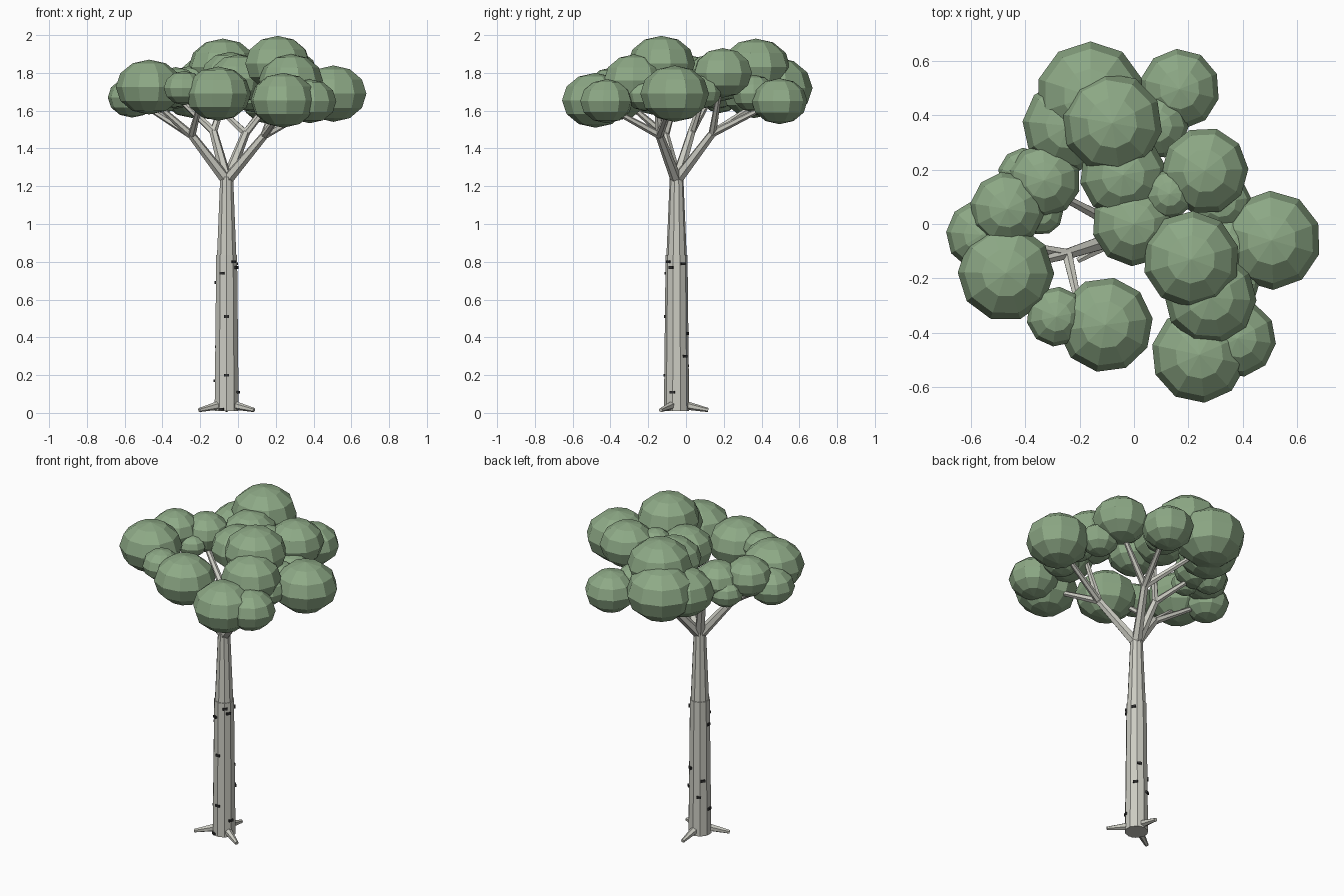
import bpy, math
from mathutils import Vector, Matrix


def material(name, rgb):
    m = bpy.data.materials.new(name)
    m.diffuse_color = (*rgb, 1)
    return m


BARK = material("pale_bark", (0.60, 0.60, 0.54))
LEAF = material("leaf_green", (0.27, 0.40, 0.24))
DARK = material("dark_bark", (0.03, 0.03, 0.03))


def finish(name, mat):
    o = bpy.context.object
    o.name = name
    o.data.materials.append(mat)
    return o


def limb(name, a, b, r1, r2, sides=6):
    """Tapered cylinder from a to b."""
    a, b = Vector(a), Vector(b)
    d = b - a
    bpy.ops.mesh.primitive_cone_add(vertices=sides, radius1=r1, radius2=r2, depth=d.length,
                                    location=(a + b) / 2,
                                    rotation=d.to_track_quat('Z', 'Y').to_euler())
    return finish(name, BARK)


# trunk, two tapered sections
TX, TY = -0.06, -0.05
limb("trunk_lower", (TX, TY, 0.01), (TX, TY, 0.835), 0.067, 0.058, 10)
limb("trunk_upper", (TX, TY, 0.80), (TX, TY, 1.25), 0.055, 0.036, 10)

# roots
for i, deg in enumerate((90, 210, 330)):
    c, s = math.cos(math.radians(deg)), math.sin(math.radians(deg))
    limb(f"root_{i}", (TX + 0.04 * c, TY + 0.04 * s, 0.042),
         (TX + 0.168 * c, TY + 0.168 * s, 0.015), 0.024, 0.011)

# dark bark marks: (height, angle around trunk)
marks = [(0.80, -50), (0.77, -30), (0.74, -115), (0.79, 35), (0.69, 180), (0.51, -90),
         (0.42, 65), (0.30, 45), (0.20, -90), (0.17, 180), (0.11, -20), (0.35, 140),
         (0.25, 120), (0.02, -115)]
for i, (z, deg) in enumerate(marks):
    t = math.radians(deg)
    r = 0.065 - 0.009 * z / 0.83
    bpy.ops.mesh.primitive_cube_add(size=1, location=(TX + r * math.cos(t), TY + r * math.sin(t), z),
                                    rotation=(0, 0, t))
    o = finish(f"bark_mark_{i}", DARK)
    o.scale = (0.014, 0.026, 0.014)

# main branches, each forking into twigs that end inside the foliage
forks = [
    ((-0.245, -0.11, 1.47), [(-0.44, -0.16, 1.64), (-0.50, -0.06, 1.63), (-0.20, -0.31, 1.64)]),
    ((-0.13, 0.03, 1.49), [(-0.32, 0.13, 1.67), (-0.06, 0.10, 1.70)]),
    ((0.04, 0.14, 1.48), [(-0.13, 0.38, 1.64), (0.14, 0.42, 1.62), (0.23, 0.18, 1.72)]),
    ((0.14, -0.14, 1.47), [(0.24, -0.40, 1.61), (0.43, -0.08, 1.63), (0.23, -0.16, 1.74)]),
]
for i, (node, tips) in enumerate(forks):
    limb(f"branch_{i}", (TX, TY, 1.23), node, 0.031, 0.022)
    for j, tip in enumerate(tips):
        limb(f"twig_{i}_{j}", node, tip, 0.021, 0.013)

# foliage clumps: x, y, z, radius
clumps = [
    (-0.16, 0.47, 1.72, 0.20), (0.167, 0.495, 1.65, 0.148), (-0.08, 0.37, 1.83, 0.185),
    (-0.24, 0.36, 1.70, 0.17), (0.08, 0.36, 1.69, 0.12), (0.26, 0.195, 1.80, 0.16),
    (0.13, 0.11, 1.82, 0.09), (-0.04, 0.18, 1.78, 0.16), (0.0, 0.0, 1.77, 0.155),
    (-0.33, 0.16, 1.72, 0.135), (-0.40, 0.18, 1.67, 0.10), (-0.465, 0.055, 1.74, 0.137),
    (-0.56, -0.04, 1.67, 0.13), (-0.47, -0.18, 1.725, 0.177), (-0.34, 0.04, 1.68, 0.08),
    (-0.105, -0.37, 1.69, 0.175), (-0.285, -0.34, 1.72, 0.11), (0.21, -0.13, 1.85, 0.178),
    (0.505, -0.06, 1.69, 0.182), (0.24, -0.48, 1.655, 0.177), (0.38, -0.42, 1.65, 0.142),
    (0.28, -0.27, 1.76, 0.17), (0.35, -0.22, 1.69, 0.11), (0.34, -0.08, 1.72, 0.10),
    (0.32, 0.08, 1.70, 0.11),
]
for i, (x, y, z, r) in enumerate(clumps):
    bpy.ops.mesh.primitive_uv_sphere_add(segments=10, ring_count=6, radius=r, location=(x, y, z),
                                         rotation=(0, 0, i * 0.7))
    o = finish(f"foliage_{i}", LEAF)
    o.scale.z = 0.82
